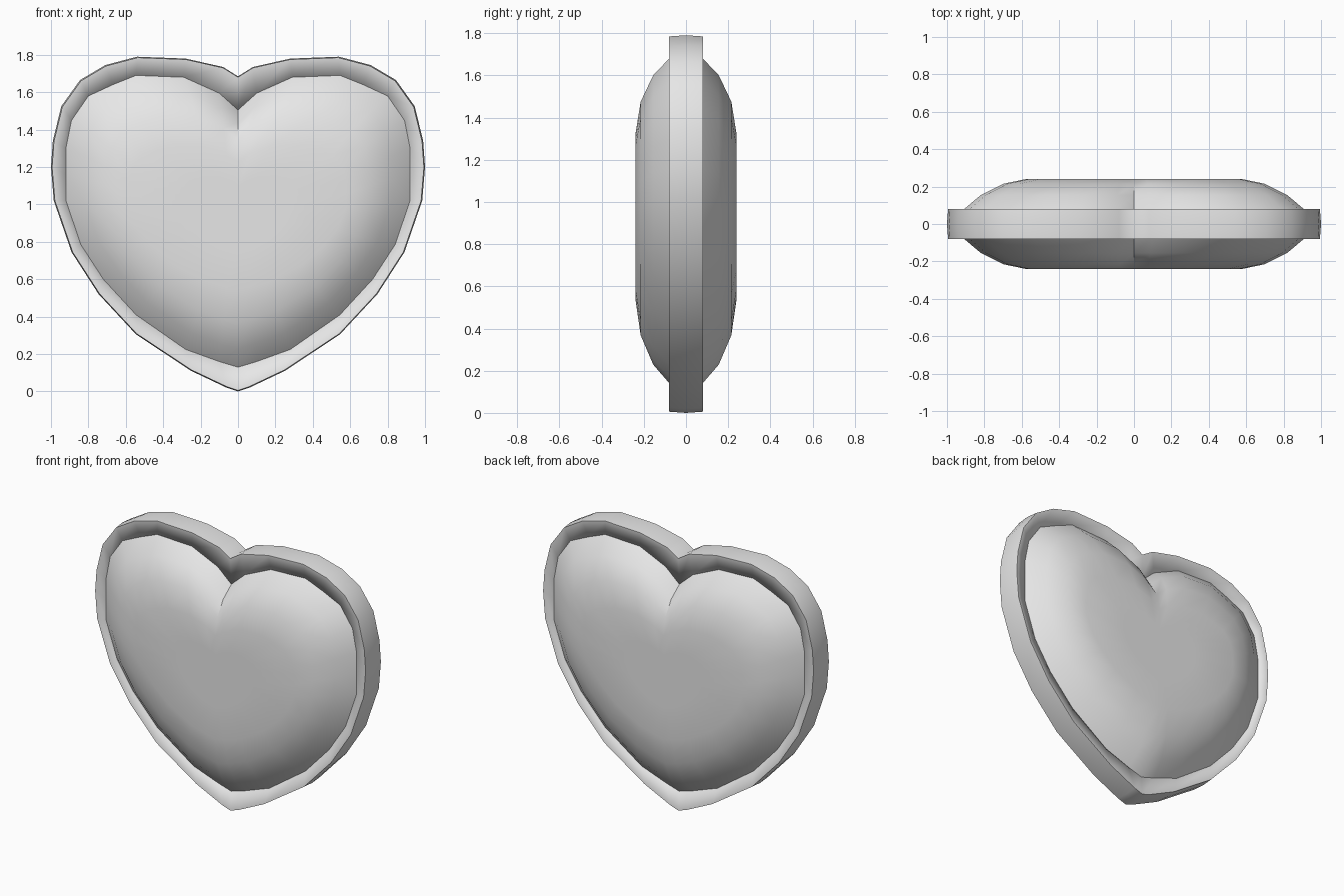
import bpy
import bmesh

cube = bpy.data.objects.get("Cube")
if cube:
    bpy.data.objects.remove(cube, do_unlink=True)

# Single plain grey for the whole model
GREY = (0.8, 0.8, 0.8, 1.0)
grey = bpy.data.materials.new("plain_grey")
grey.use_nodes = True
grey.diffuse_color = GREY
grey.node_tree.nodes["Principled BSDF"].inputs["Base Color"].default_value = GREY

MID_Z = 0.95      # height that the outlines shrink towards
RIM_Y = 0.08      # half thickness of the rim
BASE_Y = 0.07     # where the padded body meets the rim

# Half outlines (x, z) running from the notch around to the bottom tip
outer_half = [(0, 1.685), (.08, 1.735), (.28, 1.78), (.54, 1.79),
              (.71, 1.745), (.845, 1.665), (.945, 1.525), (.99, 1.34),
              (1, 1.2), (.985, 1.02), (.89, .745), (.745, .52),
              (.545, .305), (.25, .11), (.06, .02), (0, 0)]
inner_half = [(0, 1.505), (.1, 1.595), (.29, 1.68), (.545, 1.69),
              (.67, 1.64), (.8, 1.58), (.89, 1.45), (.92, 1.3),
              (.92, 1.16), (.92, 1.02), (.84, .785), (.72, .6),
              (.545, .41), (.28, .225), (.1, .16), (0, .13)]


def whole(half):
    """Mirror a half outline into a closed heart."""
    return half + [(-x, z) for x, z in reversed(half[1:-1])]


def ring(outline, y, scale_x=1.0, scale_z=1.0):
    """Place a scaled heart outline at depth y."""
    return [(x * scale_x, y, MID_Z + (z - MID_Z) * scale_z) for x, z in outline]


def loft(name, rings, sharp_rings, closed, notch_rings=()):
    """Skin a row of rings; closed joins last to first, otherwise both ends are capped."""
    bm = bmesh.new()
    rows = [[bm.verts.new(co) for co in r] for r in rings]
    count = len(rows[0])
    pairs = list(zip(rows, rows[1:]))
    if closed:
        pairs.append((rows[-1], rows[0]))
    else:
        bm.faces.new(rows[0])
        bm.faces.new(rows[-1])
    for a, b in pairs:
        for i in range(count):
            j = (i + 1) % count
            bm.faces.new((a[i], a[j], b[j], b[i]))
    bmesh.ops.recalc_face_normals(bm, faces=bm.faces)
    for face in bm.faces:
        face.smooth = True
    # Sharp edges along chosen rings and down the notch
    for k in sharp_rings:
        for i in range(count):
            bm.edges.get((rows[k][i], rows[k][(i + 1) % count])).smooth = False
    for k in notch_rings:
        bm.edges.get((rows[k][0], rows[k + 1][0])).smooth = False
    mesh = bpy.data.meshes.new(name)
    bm.to_mesh(mesh)
    bm.free()
    mesh.materials.append(grey)
    obj = bpy.data.objects.new(name, mesh)
    bpy.context.collection.objects.link(obj)
    return obj


outer = whole(outer_half)
inner = whole(inner_half)

# Rim: flat band around the heart with a slightly bulged outer wall
loft("heart_rim",
     [ring(inner, -BASE_Y), ring(outer, -RIM_Y, .994, .994), ring(outer, 0),
      ring(outer, RIM_Y, .994, .994), ring(inner, BASE_Y)],
     sharp_rings=(1, 3), closed=True)

# Padded body: rounded on both faces, with a flat middle
steps = [(.3, .25, .24), (.63, .5, .24), (.76, .71, .215), (.89, .88, .155), (1, 1, BASE_Y)]
front = [ring(inner, -y, sx, sz) for sx, sz, y in steps]
back = [ring(inner, y, sx, sz) for sx, sz, y in reversed(steps)]
loft("padded_heart", front + back, sharp_rings=(4, 5), closed=False,
     notch_rings=(2, 3, 5, 6))
